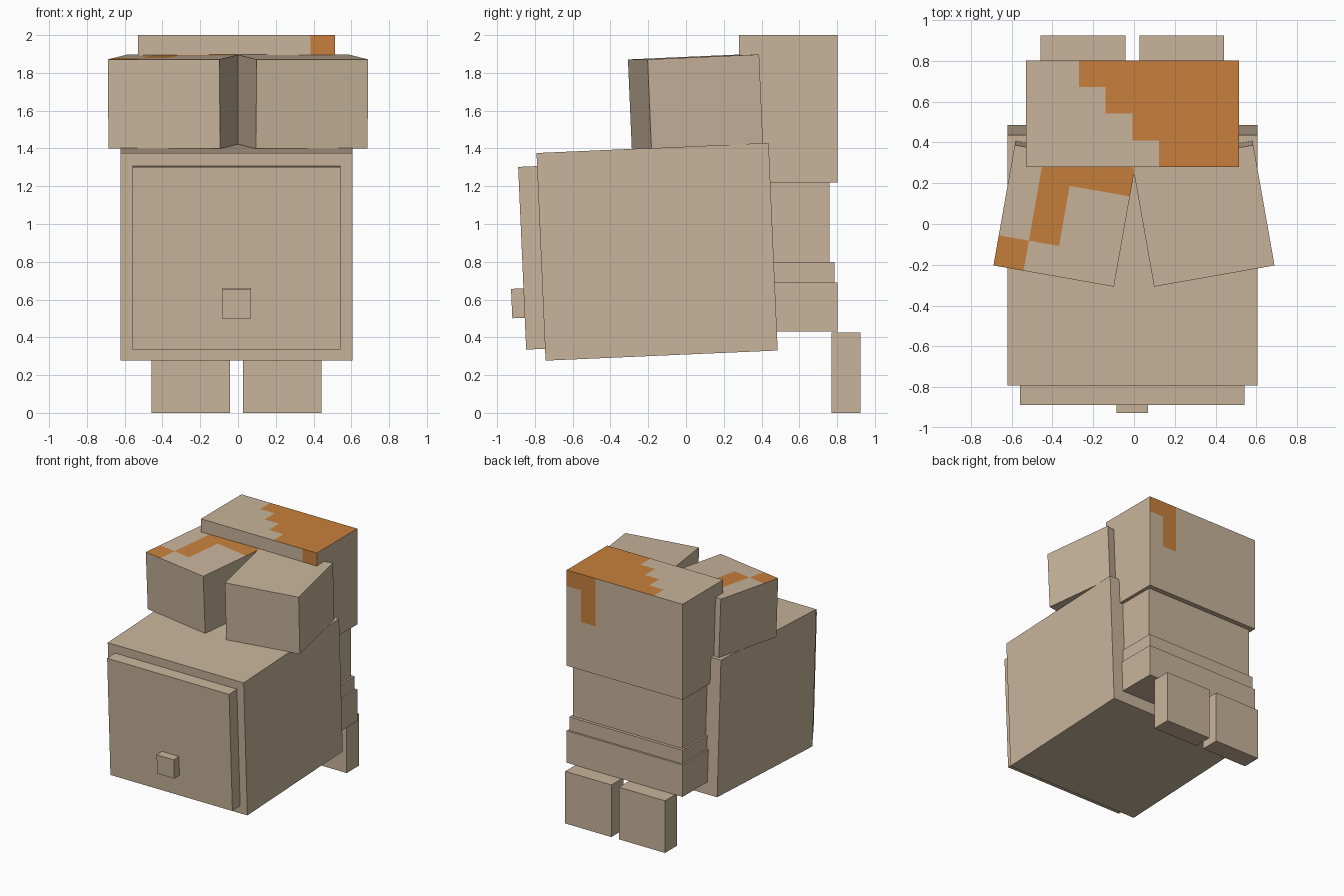
import bpy, bmesh, math
from mathutils import Vector, Matrix

cube = bpy.data.objects.get("Cube")
if cube:
    bpy.data.objects.remove(cube)


def material(name, rgb):
    mat = bpy.data.materials.new(name)
    mat.use_nodes = True
    mat.diffuse_color = (*rgb, 1)
    mat.node_tree.nodes["Principled BSDF"].inputs["Base Color"].default_value = (*rgb, 1)
    return mat


MATERIALS = [material("beige", (0.577, 0.456, 0.328)),
             material("orange", (0.577, 0.216, 0.045))]
TILT = math.radians(2.5)


def box(name, center, size, tilt=0, turn=0, cells=None, rule=None):
    """Box; optional cell grid whose faces are painted by rule(i, j, k, normal)."""
    bm = bmesh.new()
    bmesh.ops.create_cube(bm, size=1)
    bmesh.ops.scale(bm, vec=size, verts=bm.verts)
    if cells:
        # Cut the faces along the cell grid, then paint cell by cell
        for axis, count in enumerate(cells):
            normal = Vector((0, 0, 0))
            normal[axis] = 1
            for n in range(1, count):
                bmesh.ops.bisect_plane(bm, geom=bm.verts[:] + bm.edges[:] + bm.faces[:],
                                       plane_co=normal * size[axis] * (n / count - 0.5),
                                       plane_no=normal)
        bm.normal_update()
        for face in bm.faces:
            c = face.calc_center_median()
            cell = [min(int((c[a] / size[a] + 0.5) * cells[a]), cells[a] - 1)
                    for a in range(3)]
            face.material_index = int(rule(*cell, face.normal))
    mesh = bpy.data.meshes.new(name)
    bm.to_mesh(mesh)
    bm.free()
    for mat in MATERIALS:
        mesh.materials.append(mat)
    obj = bpy.data.objects.new(name, mesh)
    obj.matrix_world = (Matrix.Translation(center) @ Matrix.Rotation(turn, 4, 'Z')
                        @ Matrix.Rotation(tilt, 4, 'X'))
    bpy.context.collection.objects.link(obj)
    return obj


def head_paint(i, j, k, normal):
    if normal.z > 0.5:                      # stepped patch on top
        return i >= 5 - j
    if normal.y > 0.5:                      # drip on the back
        return (i == 7 and k == 5) or (i == 6 and k >= 3)
    return normal.y < -0.5 and i == 7 and k == 5


def pouch_paint(i, j, k, normal):
    if normal.z < 0.5:
        return False
    return (i == 0 and j == 0) or (i == 1 and j >= 1) or (i >= 2 and j == 3)


# Upright figure at the back
box("head", (-0.008, 0.541, 1.61), (1.045, 0.522, 0.78), cells=(8, 4, 6), rule=head_paint)
box("torso", (-0.008, 0.541, 1.0), (0.99, 0.44, 0.46))
box("belt", (-0.008, 0.541, 0.74), (1.02, 0.49, 0.12))
box("hips", (-0.008, 0.541, 0.56), (1.045, 0.522, 0.26))
for side, x in (("left", 0.234), ("right", -0.25)):
    box(side + "_foot", (x, 0.847, 0.213), (0.416, 0.155, 0.425))

# Large tilted pack with its front panel and clasp
box("pack_body", (-0.008, -0.153, 0.853), (1.226, 1.23, 1.1), TILT)
box("pack_front_panel", (-0.008, -0.814, 0.821), (1.1, 0.107, 0.968), TILT)
box("pack_clasp", (-0.008, -0.89, 0.58), (0.155, 0.066, 0.156), TILT)

# Two splayed pouches on top of the pack
TURN = math.radians(10)
box("left_pouch", (0.34, 0.05, 1.648), (0.6, 0.6, 0.473), TILT, TURN)
box("right_pouch", (-0.34, 0.05, 1.648), (0.6, 0.6, 0.473), TILT, -TURN,
    cells=(4, 4, 1), rule=pouch_paint)
